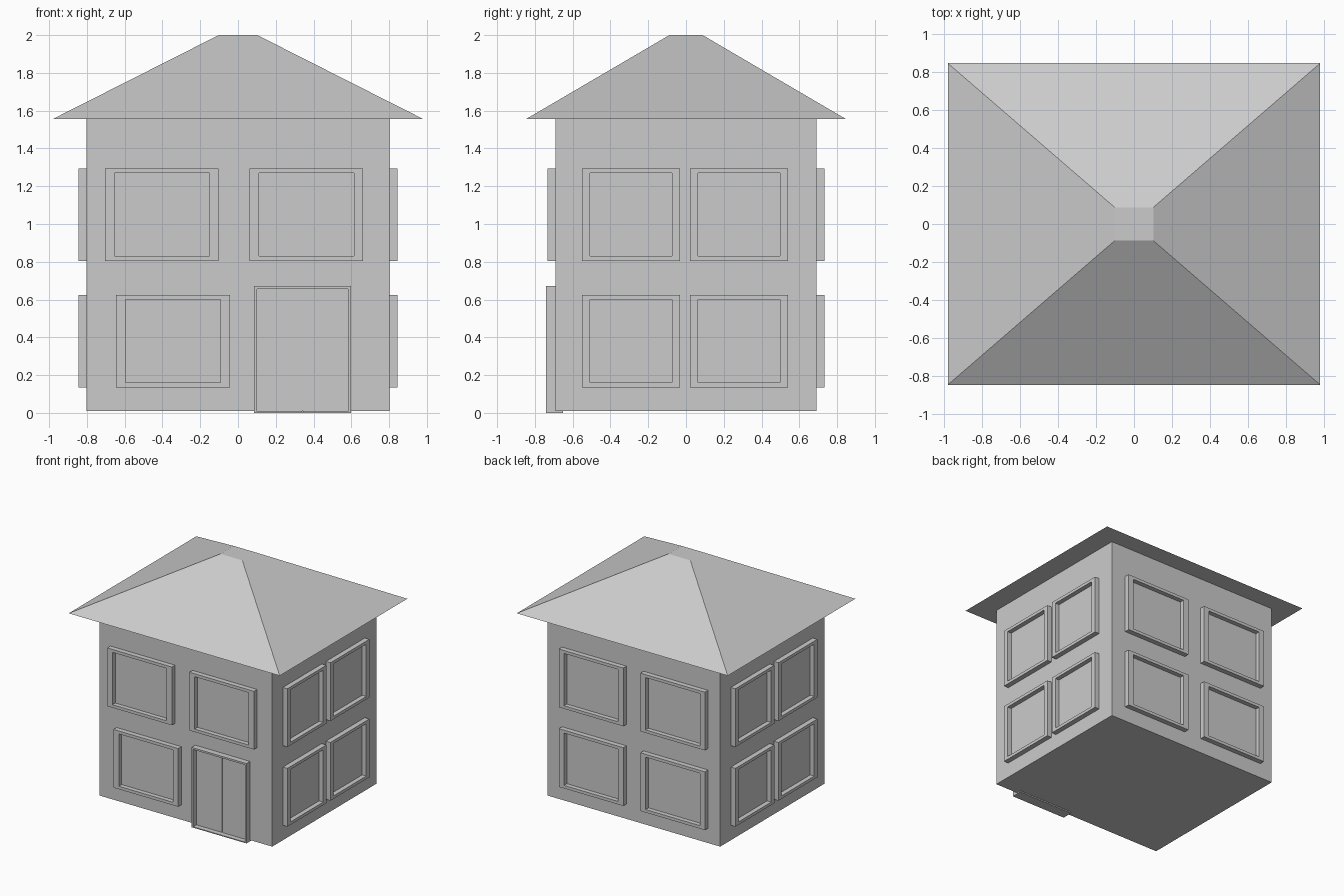
import bpy, bmesh, math
from mathutils import Matrix

if "Cube" in bpy.data.objects:
    bpy.data.objects.remove(bpy.data.objects["Cube"])

WX, WY = 0.803, 0.692      # wall half sizes
Z0, Z1 = 0.01, 1.555       # wall bottom and top


def finish(name, bm, matrix=None):
    bmesh.ops.recalc_face_normals(bm, faces=bm.faces)
    me = bpy.data.meshes.new(name)
    bm.to_mesh(me)
    bm.free()
    if matrix is not None:
        me.transform(matrix)
    ob = bpy.data.objects.new(name, me)
    bpy.context.collection.objects.link(ob)
    return ob


def box(name, x0, x1, y0, y1, z0, z1, matrix=None):
    bm = bmesh.new()
    bmesh.ops.create_cube(bm, size=1)
    for v in bm.verts:
        v.co = ((x0 + x1) / 2 + v.co.x * (x1 - x0),
                (y0 + y1) / 2 + v.co.y * (y1 - y0),
                (z0 + z1) / 2 + v.co.z * (z1 - z0))
    return finish(name, bm, matrix)


def frame(name, outer, inner, y0, y1, matrix=None):
    """Rectangular ring facing -y; outer and inner are x0, x1, z0, z1."""
    bm = bmesh.new()
    loops = []
    for (x0, x1, z0, z1), y in ((outer, y0), (inner, y0), (inner, y1), (outer, y1)):
        loops.append([bm.verts.new((x, y, z)) for x, z in
                      ((x0, z0), (x1, z0), (x1, z1), (x0, z1))])
    for a, b in zip(loops, loops[1:] + loops[:1]):
        for i in range(4):
            j = (i + 1) % 4
            bm.faces.new((a[i], a[j], b[j], b[i]))
    return finish(name, bm, matrix)


def window(name, x0, x1, z0, border, wall, turn):
    """Window on a wall at distance wall, turned about z."""
    m = Matrix.Rotation(math.radians(turn), 4, 'Z')
    z1 = z0 + 0.49
    inner = (x0 + border, x1 - border, z0 + 0.025, z1 - 0.025)
    frame(name + "_frame", (x0, x1, z0, z1), inner, -wall - 0.042, -wall + 0.01, m)
    box(name + "_pane", inner[0], inner[1], -wall - 0.004, -wall + 0.01,
        inner[2], inner[3], m)


# Walls
box("walls", -WX, WX, -WY, WY, Z0, Z1)

# Hipped roof with a small flat top
bm = bmesh.new()
bmesh.ops.create_cube(bm, size=2)
for v in bm.verts:
    top = v.co.z > 0
    v.co.x *= 0.102 if top else 0.982
    v.co.y *= 0.088 if top else 0.848
    v.co.z = 2.0 if top else Z1
finish("roof", bm)

# Windows, two rows on each wall
LOW, HIGH = 0.135, 0.805
window("front_upper_left_window", -0.703, -0.102, HIGH, 0.048, WY, 0)
window("front_upper_right_window", 0.062, 0.662, HIGH, 0.048, WY, 0)
window("front_lower_window", -0.645, -0.043, LOW, 0.05, WY, 0)
for row, z in (("lower", LOW), ("upper", HIGH)):
    for i, (a, b) in enumerate(((-0.67, -0.07), (0.09, 0.69))):
        window(f"back_{row}_window_{i + 1}", a, b, z, 0.048, WY, 180)
    for side, turn in (("right", 90), ("left", -90)):
        for i, (a, b) in enumerate(((-0.55, -0.032), (0.022, 0.54))):
            window(f"{side}_{row}_window_{i + 1}", a, b, z, 0.042, WX, turn)

# Double door with a slim surround and a low sill
frame("door_frame", (0.086, 0.597, 0.0, 0.672), (0.101, 0.582, 0.008, 0.657),
      -0.74, -0.65)
for side, a, b in (("left", 0.101, 0.3385), ("right", 0.3445, 0.582)):
    box(f"door_leaf_{side}", a, b, -WY - 0.006, -0.65, 0.008, 0.657)
